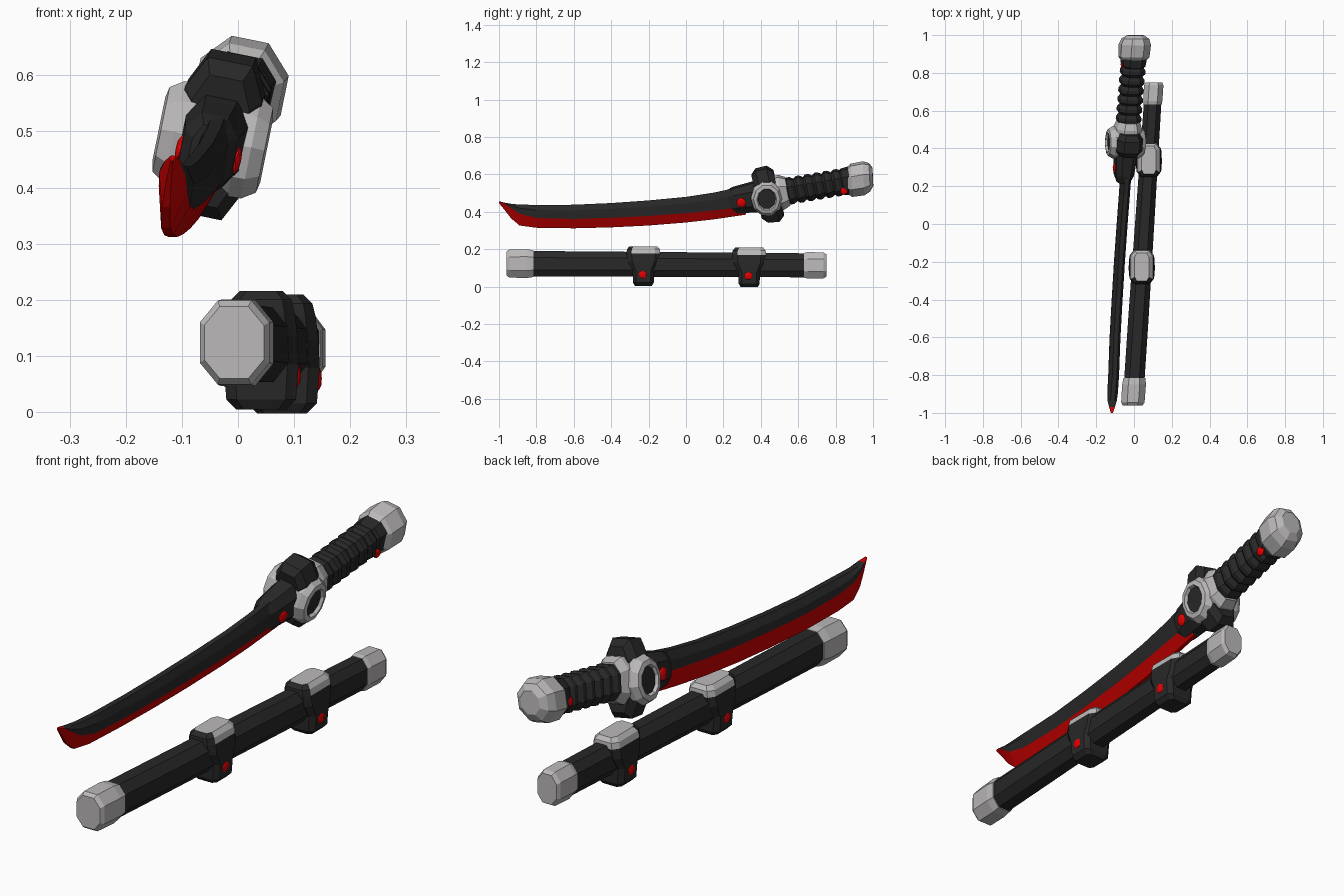
import bpy
import bmesh
from math import sin, cos, pi
from mathutils import Vector

if "Cube" in bpy.data.objects:
    bpy.data.objects.remove(bpy.data.objects["Cube"], do_unlink=True)


def material(name, color):
    mat = bpy.data.materials.new(name)
    mat.use_nodes = True
    mat.diffuse_color = (*color, 1)
    shader = mat.node_tree.nodes["Principled BSDF"]
    shader.inputs["Base Color"].default_value = (*color, 1)
    shader.inputs["Roughness"].default_value = 0.6
    return mat


BLACK = material("matte black", (0.021, 0.021, 0.021))
GREY = material("light grey metal", (0.5, 0.485, 0.485))
RED = material("blade red", (0.6, 0, 0))
BRIGHT = material("stud red", (0.8, 0, 0))


def loft(name, rings, mats, rule=None, closed=False):
    """Bridge rings of points; rule(segment, side) gives the material slot."""
    bm = bmesh.new()
    rows = [[bm.verts.new(p) for p in ring] for ring in rings]
    n = len(rows[0])
    for s in range(len(rows) if closed else len(rows) - 1):
        a, b = rows[s], rows[(s + 1) % len(rows)]
        for i in range(n):
            j = (i + 1) % n
            face = bm.faces.new((a[i], a[j], b[j], b[i]))
            face.material_index = rule(s, i) if rule else 0
    if not closed:
        start = bm.faces.new(rows[0])
        end = bm.faces.new(rows[-1])
        if rule:
            start.material_index = rule(0, 0)
            end.material_index = rule(len(rows) - 2, 0)
    bmesh.ops.recalc_face_normals(bm, faces=bm.faces)
    mesh = bpy.data.meshes.new(name)
    bm.to_mesh(mesh)
    bm.free()
    for m in mats:
        mesh.materials.append(m)
    obj = bpy.data.objects.new(name, mesh)
    bpy.context.collection.objects.link(obj)
    return obj


def octagon(a, b, chamfer=0.52):
    """Corners of a chamfered rectangle with half sizes a and b."""
    k = 1 - chamfer
    return [(a, -b * k), (a, b * k), (a * k, b), (-a * k, b),
            (-a, b * k), (-a, -b * k), (-a * k, -b), (a * k, -b)]


ROLL = 0.2  # the sword leans sideways about its length
SIDE = Vector((cos(ROLL), 0, -sin(ROLL)))
RISE = Vector((sin(ROLL), 0, cos(ROLL)))


def sword_center(y):
    return Vector((-0.025 + 0.085 * (y - 0.6), y, 0.52 + 0.17 * (y - 0.6)))


def sword_ring(y, a, b, tilt, chamfer):
    c = sword_center(y)
    return [c + SIDE * u + RISE * v - Vector((0, tilt * v, 0))
            for u, v in octagon(a, b, chamfer)]


def sword_part(name, mat, sections, tilt=0.15, chamfer=0.5):
    return loft(name, [sword_ring(*s, tilt, chamfer) for s in sections], [mat])


def stud(name, center, roll, radius):
    bpy.ops.mesh.primitive_ico_sphere_add(subdivisions=2, radius=radius, location=center)
    obj = bpy.context.object
    obj.name = name
    obj.scale = (0.4, 1, 1)
    obj.rotation_euler.y = roll
    obj.data.materials.append(BRIGHT)


# Blade: y, spine height, colour line, cutting edge, centre x
blade = [(-1, 0.457, 0.452, 0.447, -0.117), (-0.97, 0.449, 0.443, 0.41, -0.117),
         (-0.935, 0.443, 0.42, 0.365, -0.117), (-0.89, 0.439, 0.39, 0.327, -0.116),
         (-0.8, 0.437, 0.367, 0.315, -0.112), (-0.6, 0.438, 0.362, 0.312, -0.105),
         (-0.4, 0.447, 0.368, 0.317, -0.094), (-0.2, 0.461, 0.378, 0.327, -0.082),
         (0, 0.48, 0.393, 0.343, -0.068), (0.15, 0.503, 0.408, 0.36, -0.057),
         (0.32, 0.54, 0.427, 0.385, -0.046)]
rings = []
for k, (y, top, mid, low, x) in enumerate(blade):
    w = min(1, 0.2 + k * 0.35)
    high = mid + 0.25 * (top - mid)  # the red reaches higher on the right
    outline = [(0.012, top), (0.027, mid + 0.6 * (top - mid)), (0.026, mid), (0.004, low),
               (-0.012, low), (-0.027, high), (-0.026, mid + 0.65 * (top - mid)), (-0.012, top)]
    rings.append([(x + u * w + 0.14 * (z - mid), y, z) for u, z in outline])
loft("blade", rings, [BLACK, RED],
     lambda s, i: 1 if i in (2, 3, 4) or s == 0 else 0)

# Collar and guard
sword_part("blade_collar", BLACK,
           [(0.22, 0.03, 0.055), (0.26, 0.048, 0.068), (0.34, 0.055, 0.076), (0.42, 0.06, 0.085)])
sword_part("guard_plate", BLACK,
           [(0.378, 0.052, 0.115), (0.405, 0.07, 0.14), (0.465, 0.07, 0.145), (0.495, 0.052, 0.12)],
           0.24, 0.42)
sword_part("guard_ferrule", GREY,
           [(0.465, 0.07, 0.085), (0.51, 0.068, 0.088), (0.545, 0.056, 0.072)], 0.2)

# Round side bosses of the guard: radius and distance outwards
hub = Vector((-0.045, 0.432, 0.485))
boss = [(0.078, 0.01), (0.091, 0.045), (0.09, 0.07), (0.075, 0.094),
        (0.056, 0.098), (0.049, 0.084), (0.049, 0.02)]


def boss_ring(r, out, sign, n=10):
    return [hub + SIDE * out * sign + RISE * (1.08 * r * sin(2 * pi * i / n))
            + Vector((0, 0.95 * r * cos(2 * pi * i / n), 0)) for i in range(n)]


for side, sign in (("left", 1), ("right", -1)):
    loft(side + "_guard_boss", [boss_ring(r, out, sign) for r, out in boss],
         [GREY], closed=True)
    loft(side + "_boss_center",
         [boss_ring(0.051, 0.03, sign), boss_ring(0.051, 0.086, sign)], [BLACK])
    stud(side + "_collar_stud",
         sword_center(0.297) + SIDE * 0.049 * sign - RISE * 0.01, ROLL, 0.027)
    stud(side + "_handle_stud",
         sword_center(0.845) + SIDE * 0.054 * sign - RISE * (0.03 + 0.01 * sign), ROLL, 0.022)

# Wrapped handle with ridges
grip = [(0.515, 0.048, 0.055)]
for k in range(6):
    y = 0.535 + k * 0.05
    grip += [(y, 0.05, 0.056), (y + 0.014, 0.062, 0.067), (y + 0.032, 0.062, 0.067)]
grip += [(0.832, 0.052, 0.06), (0.84, 0.06, 0.066), (0.88, 0.064, 0.07)]
sword_part("handle_wrap", BLACK, grip, 0.2)
sword_part("pommel", GREY,
           [(0.866, 0.062, 0.07), (0.885, 0.077, 0.084), (0.95, 0.08, 0.086),
            (0.982, 0.068, 0.072), (0.999, 0.042, 0.046)], 0.05, 0.58)


# Scabbard
def sheath_x(y):
    return 0.053 + 0.066 * (y + 0.05)


def sheath_part(name, mat, sections):
    loft(name, [[(sheath_x(y) + u, y, 0.118 - 0.006 * y + v) for u, v in octagon(a, b)]
                for y, a, b in sections], [mat])


sheath_part("scabbard_body", BLACK,
            [(-0.85, 0.054, 0.068), (-0.5, 0.054, 0.067), (0, 0.051, 0.066), (0.68, 0.046, 0.064)])
sheath_part("scabbard_front_cap", GREY,
            [(-0.96, 0.053, 0.064), (-0.945, 0.062, 0.075), (-0.85, 0.063, 0.077),
             (-0.815, 0.058, 0.071)])
sheath_part("scabbard_rear_cap", GREY,
            [(0.632, 0.048, 0.066), (0.65, 0.051, 0.071), (0.735, 0.051, 0.069),
             (0.75, 0.043, 0.06)])

# Mount blocks on the scabbard: height, half width, half length
block = [(0.004, 0.044, 0.045), (0.022, 0.062, 0.056), (0.085, 0.067, 0.057),
         (0.135, 0.065, 0.086), (0.176, 0.06, 0.09), (0.2, 0.054, 0.088), (0.216, 0.038, 0.074)]
for label, y in (("front", -0.228), ("rear", 0.338)):
    x, drop = sheath_x(y), 0.012 * (y + 0.228)
    # Grey lid, with the face towards the front left black
    loft(label + "_mount_block",
         [[(x + u, y + v, z - drop) for u, v in octagon(a, b, 0.3)] for z, a, b in block],
         [BLACK, GREY], lambda s, i: 1 if s >= 4 and i < 5 else 0)
    for side, sign in (("left", 1), ("right", -1)):
        stud(f"{label}_mount_{side}_stud", (x + 0.062 * sign, y - 0.004, 0.066 - drop), 0, 0.023)
